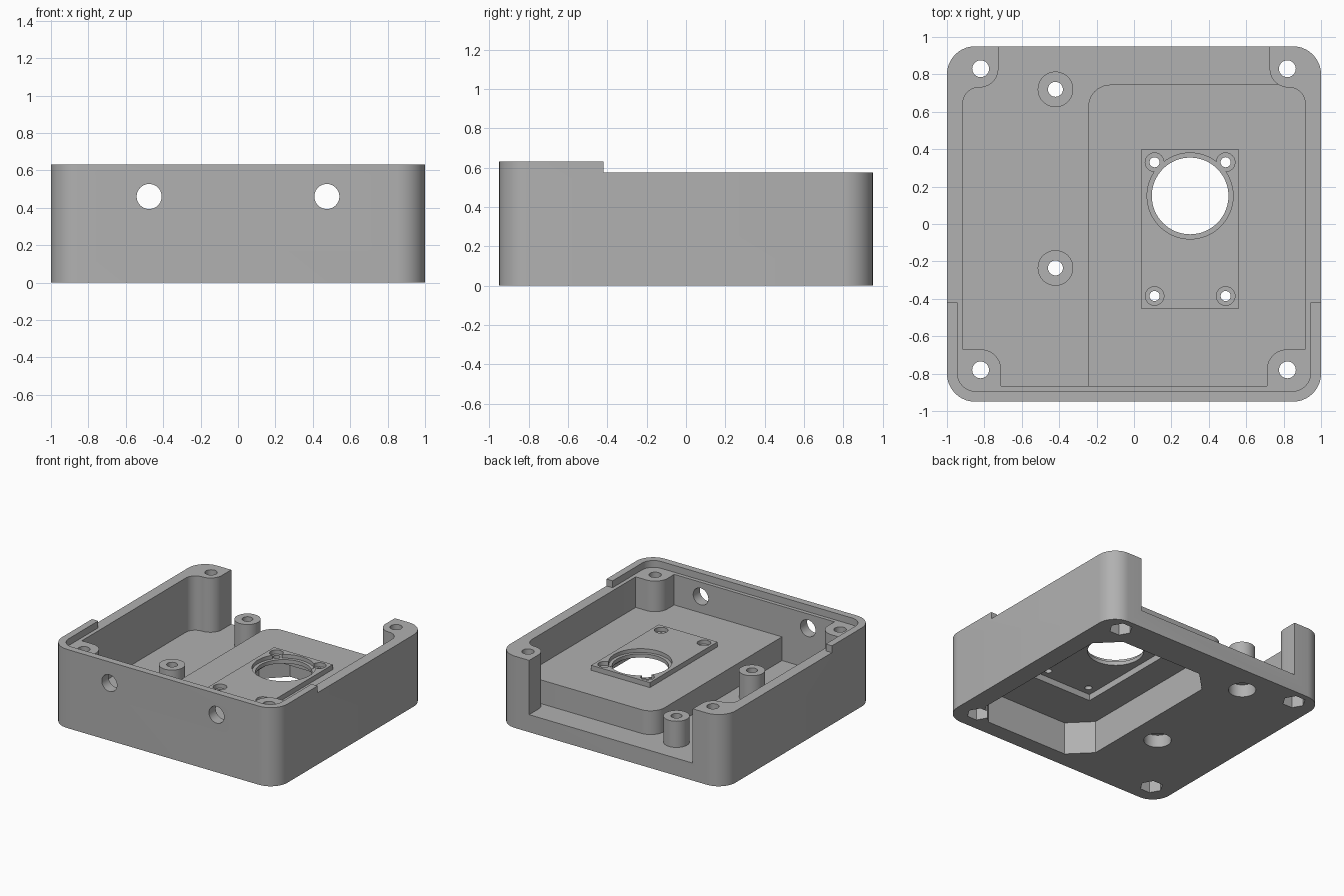
import bpy, bmesh, math
from mathutils import Vector

cube = bpy.data.objects.get("Cube")
if cube:
    bpy.data.objects.remove(cube, do_unlink=True)

grey = bpy.data.materials.new("plain_grey")
grey.use_nodes = True
colour = (0.44, 0.44, 0.44, 1)
grey.diffuse_color = colour
grey.node_tree.nodes["Principled BSDF"].inputs["Base Color"].default_value = colour


def rounded(corners, steps=10):
    """Outline from (x, y, radius) corners; handles inner and outer corners."""
    pts = []
    for i, c in enumerate(corners):
        p = Vector(c[:2])
        r = c[2] if len(c) > 2 else 0
        if not r:
            pts.append(p)
            continue
        a = (Vector(corners[i - 1][:2]) - p).normalized()
        b = (Vector(corners[(i + 1) % len(corners)][:2]) - p).normalized()
        centre = p + (a + b) * r
        for k in range(steps + 1):
            t = k / steps * math.pi / 2
            pts.append(centre - b * r * math.cos(t) - a * r * math.sin(t))
    return pts


def circle(x, y, r, n=40, turn=0):
    angles = [turn + 2 * math.pi * k / n for k in range(n)]
    return [Vector((x + r * math.cos(t), y + r * math.sin(t))) for t in angles]


def rect(x0, x1, y0, y1):
    return rounded([(x0, y0), (x1, y0), (x1, y1), (x0, y1)])


def prism(name, outline, z0, z1):
    bm = bmesh.new()
    base = bm.faces.new([bm.verts.new((p.x, p.y, z0)) for p in outline])
    top = bmesh.ops.extrude_face_region(bm, geom=[base])["geom"]
    verts = [v for v in top if isinstance(v, bmesh.types.BMVert)]
    bmesh.ops.translate(bm, verts=verts, vec=(0, 0, z1 - z0))
    bmesh.ops.recalc_face_normals(bm, faces=bm.faces)
    mesh = bpy.data.meshes.new(name)
    bm.to_mesh(mesh)
    bm.free()
    mesh.materials.append(grey)
    obj = bpy.data.objects.new(name, mesh)
    bpy.context.collection.objects.link(obj)
    return obj


def combine(tool, operation):
    """Apply one boolean to the housing and discard the tool."""
    mod = housing.modifiers.new("combine", "BOOLEAN")
    mod.operation, mod.solver, mod.object = operation, "EXACT", tool
    graph = bpy.context.evaluated_depsgraph_get()
    mesh = bpy.data.meshes.new_from_object(housing.evaluated_get(graph))
    housing.modifiers.clear()
    housing.data = mesh
    bpy.data.objects.remove(tool, do_unlink=True)


def cut(outline, z0, z1):
    combine(prism("cutter", outline, z0, z1), "DIFFERENCE")


def add(outline, z0, z1):
    combine(prism("addition", outline, z0, z1), "UNION")


FLOOR, LEDGE, TOP = 0.14, 0.575, 0.63
DECK, PLATE = 0.33, 0.37
screws = [(sx * 0.82, y) for sx in (-1, 1) for y in (-0.78, 0.83)]
standoffs = [(-0.42, 0.72), (-0.42, -0.235)]
plate_holes = [(x, y) for x in (0.11, 0.49) for y in (-0.385, 0.33)]

# Outer block with rounded corners
R = 0.15
housing = prism("housing", rounded([(-1, -0.95, R), (1, -0.95, R),
                                    (1, 0.95, R), (-1, 0.95, R)]), 0, TOP)

# Raised lip that only runs round the front
cut(rounded([(-1.1, 1.1), (-1.1, -0.42), (-0.945, -0.42), (-0.945, -0.895, 0.1),
             (0.945, -0.895, 0.1), (0.945, -0.42), (1.1, -0.42), (1.1, 1.1)]), LEDGE, 1)

# Cavity, open at the back, leaving the four corner posts
half = [(0.725, 1.1), (0.725, 0.73, 0.1), (0.915, 0.73, 0.085),
        (0.915, -0.67), (0.71, -0.67, 0.11), (0.71, -0.865)]
mirrored = [(-c[0],) + c[1:] for c in reversed(half)]
cut(rounded(half + mirrored), FLOOR, 1)

# Raised deck, its mounting plate and the two standoffs
add(rounded([(-0.245, -0.9), (0.95, -0.9), (0.95, 0.745), (-0.245, 0.745, 0.12)]), 0.1, DECK)
add(rect(0.04, 0.56, -0.455, 0.4), 0.3, PLATE)
for x, y in standoffs:
    add(circle(x, y, 0.095), 0.1, 0.35)

# Underside pocket with chamfered corners, and a shallow recess below the plate
x0, x1, y0, y1, c = -0.19, 0.85, -0.82, 0.70, 0.16
cut([Vector(p) for p in ((x0 + c, y0), (x1 - c, y0), (x1, y0 + c), (x1, y1 - c),
                         (x1 - c, y1), (x0 + c, y1), (x0, y1 - c), (x0, y0 + c))], -0.1, 0.26)
cut(rect(0.04, 0.56, -0.455, 0.4), 0.2, 0.31)

# Large opening and small counterbored holes in the plate
cut(circle(0.3, 0.15, 0.23, 64), 0.34, 0.6)
cut(circle(0.3, 0.15, 0.205, 64), 0.1, 0.6)
for x, y in plate_holes:
    cut(circle(x, y, 0.05, 24), 0.337, 0.6)
    cut(circle(x, y, 0.027, 24), 0.1, 0.6)

# Corner screw holes with hexagonal nut pockets
for x, y in screws:
    cut(circle(x, y, 0.045, 32), -0.1, 1)
    cut(circle(x, y, 0.085, 6), -0.1, 0.1)

# Standoff holes with round recesses underneath
for x, y in standoffs:
    cut(circle(x, y, 0.04, 32), -0.1, 1)
    cut(circle(x, y, 0.1), -0.1, 0.1)

# Two round ports through the front wall
for x in (-0.475, 0.475):
    port = prism("cutter", circle(0, 0, 0.067), -0.1, 0.1)
    port.rotation_euler.x = math.pi / 2
    port.location = (x, -0.9, 0.46)
    bpy.context.view_layer.update()
    combine(port, "DIFFERENCE")

# Smooth the curved walls, keep the edges crisp
bpy.ops.object.select_all(action="DESELECT")
housing.select_set(True)
bpy.context.view_layer.objects.active = housing
bpy.ops.object.shade_smooth_by_angle(angle=math.radians(30))
